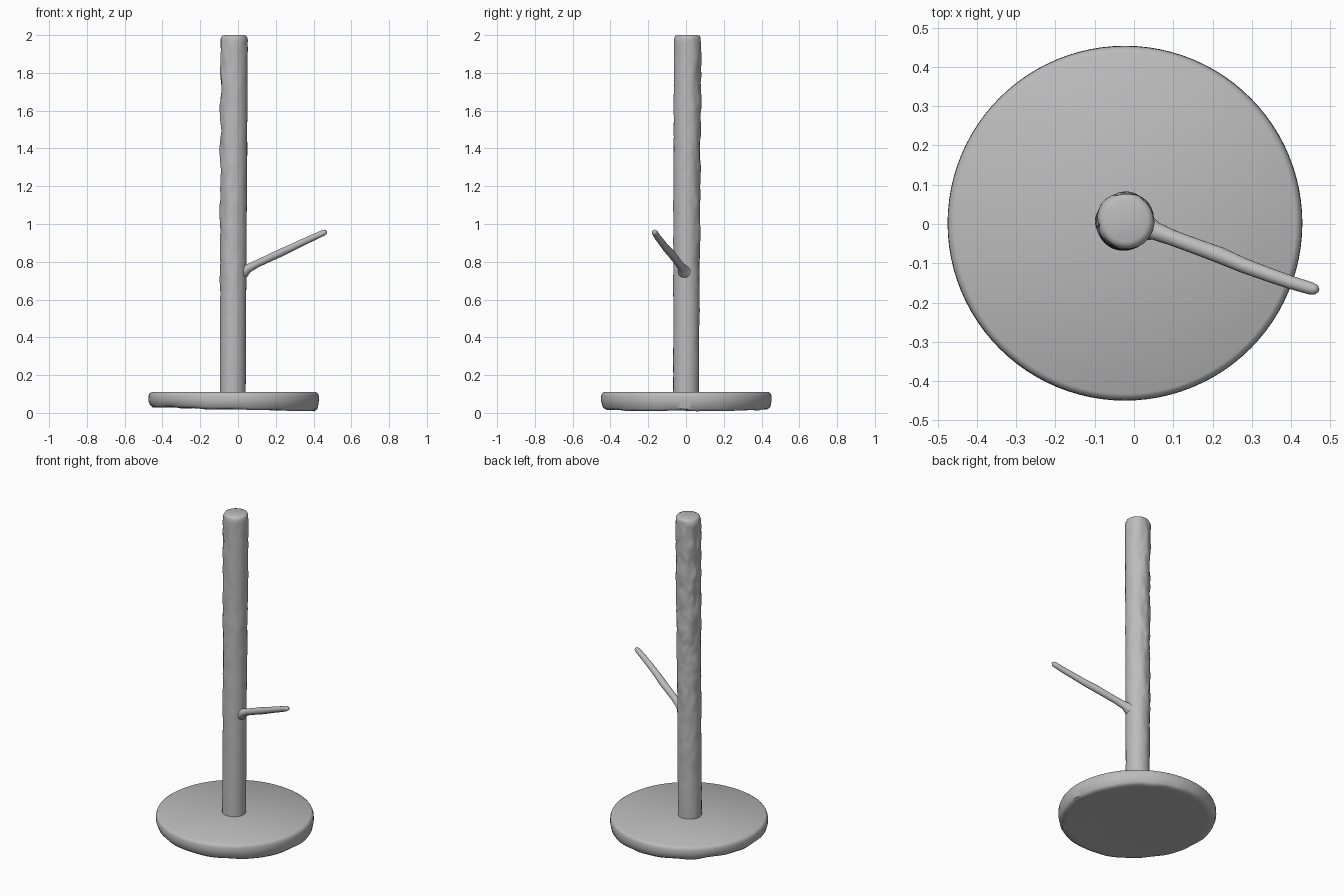
import bpy, bmesh, math
from mathutils import Vector, noise

cube = bpy.data.objects.get("Cube")
if cube:
    bpy.data.objects.remove(cube, do_unlink=True)

clay = bpy.data.materials.new("matte grey")
clay.use_nodes = True
GREY = (0.5, 0.5, 0.5, 1)
clay.diffuse_color = GREY
clay.node_tree.nodes["Principled BSDF"].inputs["Base Color"].default_value = GREY


def skin(name, rings, sides, axis=Vector((0, 0, 1)), shape=None, angle=45):
    """Skin circular rings (centre, radius) into a capped solid, then reshape it."""
    turn = axis.to_track_quat('Z', 'Y')
    bm = bmesh.new()
    loops = []
    for centre, radius in rings:
        loops.append([bm.verts.new(Vector(centre) + turn @ Vector(
            (radius * math.cos(math.tau * i / sides), radius * math.sin(math.tau * i / sides), 0)))
            for i in range(sides)])
    for low, high in zip(loops, loops[1:]):
        for i in range(sides):
            j = (i + 1) % sides
            bm.faces.new((low[i], low[j], high[j], high[i]))
    bm.faces.new(loops[0][::-1])
    bm.faces.new(loops[-1])
    if shape:
        for v in bm.verts:
            shape(v.co)
    mesh = bpy.data.meshes.new(name)
    bm.to_mesh(mesh)
    bm.free()
    mesh.materials.append(clay)
    obj = bpy.data.objects.new(name, mesh)
    bpy.context.collection.objects.link(obj)
    bpy.ops.object.select_all(action='DESELECT')
    bpy.context.view_layer.objects.active = obj
    obj.select_set(True)
    bpy.ops.object.shade_smooth_by_angle(angle=math.radians(angle))
    return obj


# Round base slab: flat top, soft rim, slightly slanted ragged underside
def slant_underside(co):
    if co.z < 0.06:
        rag = noise.noise(co * 9) * 0.008
        co.z += -0.025 * co.x + rag * min(1, math.hypot(co.x, co.y) / 0.4) ** 4


base_profile = [(0.40, 0.02), (0.43, 0.02), (0.444, 0.032), (0.452, 0.065),
                (0.451, 0.09), (0.446, 0.103), (0.435, 0.11)]
skin("base", [((-0.023, 0.002, z), r) for r, z in base_profile], 96, shape=slant_underside)


# Upright post: barely leaning, with bark-like dents that grow upward and toward the left back
def bark(co):
    if co.z > 1.985:
        return
    out = Vector((co.x + 0.024, co.y - 0.004, 0)).normalized()
    side = 0.5 + 0.5 * out.dot(Vector((-0.8, 0.6, 0)))
    strength = (0.0015 + 0.007 * side) * min(1, co.z / 1.2)
    bump = noise.noise(Vector((co.x * 22, co.y * 22, co.z * 9)))
    bump += 0.6 * noise.noise(Vector((co.x * 40, co.y * 40, co.z * 22)))
    co += out * strength * bump


heights = [0.09 + 1.885 * i / 110 for i in range(111)]
post = [((-0.028 + 0.004 * z, 0.004 * z, z), 0.068 + 0.002 * z) for z in heights]
post += [((-0.02, 0.008, z), r) for z, r in ((1.988, 0.069), (1.996, 0.064), (2.0, 0.054))]
skin("post", post, 48, shape=bark)

# Side branch: flared where it leaves the post, thin and slightly wavy toward the tip
branch = [((0.00, 0.004, 0.738), 0.044), ((0.033, -0.010, 0.75), 0.034),
          ((0.055, -0.018, 0.765), 0.023), ((0.10, -0.036, 0.789), 0.020),
          ((0.16, -0.058, 0.817), 0.020), ((0.22, -0.080, 0.845), 0.021),
          ((0.28, -0.106, 0.873), 0.019), ((0.34, -0.128, 0.902), 0.018),
          ((0.40, -0.149, 0.929), 0.017), ((0.45, -0.164, 0.952), 0.016),
          ((0.463, -0.168, 0.958), 0.013), ((0.469, -0.169, 0.961), 0.006)]
skin("branch", branch, 20, axis=Vector((0.43, -0.16, 0.2)), angle=60)
